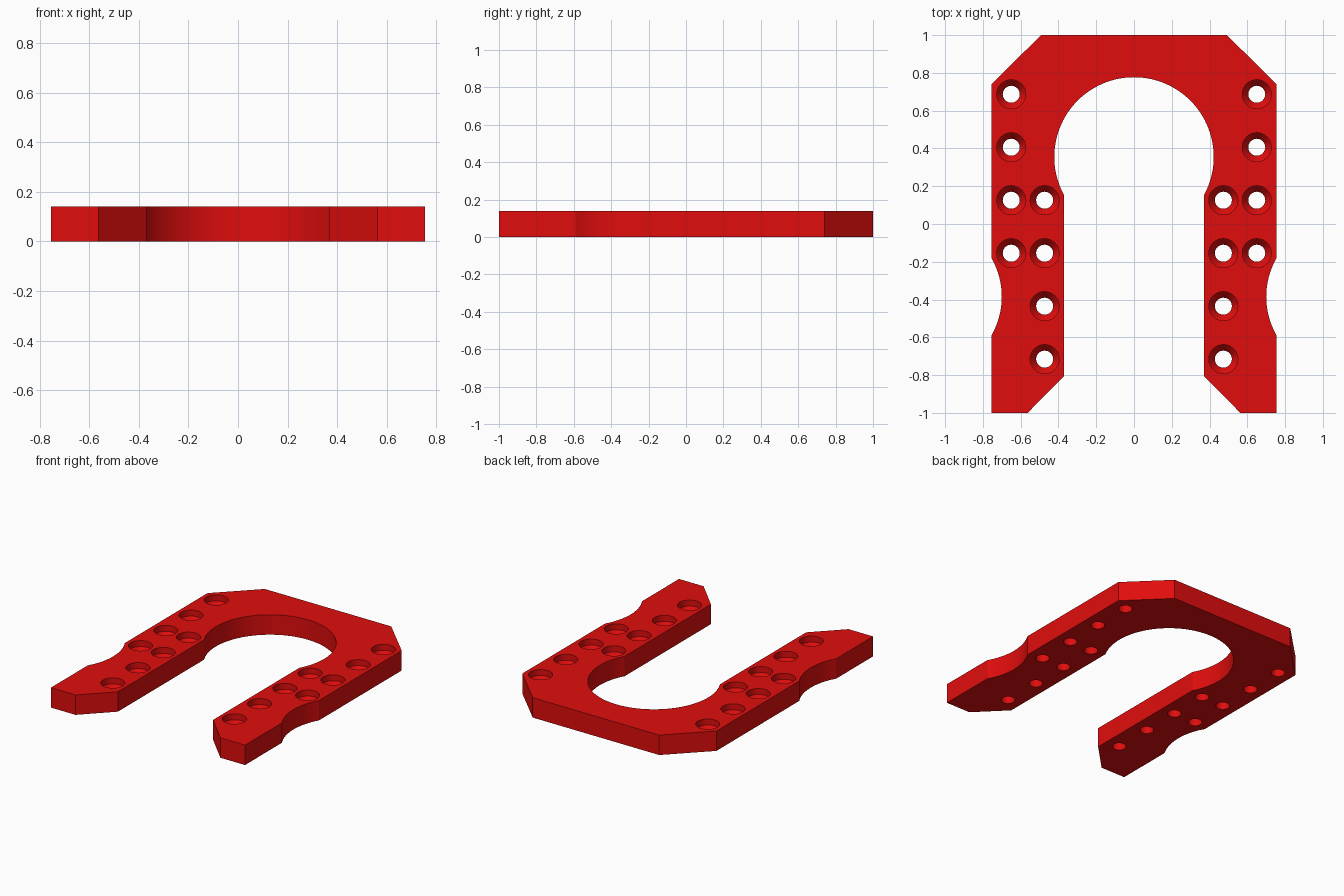
import bpy, bmesh, math

if "Cube" in bpy.data.objects:
    bpy.data.objects.remove(bpy.data.objects["Cube"])

H = 0.14


def arc(cx, cy, r, a0, a1, n):
    return [(cx + r * math.cos(a0 + (a1 - a0) * i / n),
             cy + r * math.sin(a0 + (a1 - a0) * i / n)) for i in range(n + 1)]


# Right half of the outline: inner arch, slot, foot, side scallop, shoulder
R, CY = 0.422, 0.355
a = -math.acos(0.37 / R)
half = arc(0, CY, R, math.pi / 2, a, 36)
half += [(0.37, -0.805), (0.563, -1.0), (0.755, -1.0)]
r = 0.41
b = math.asin(0.205 / r)
half += arc(0.755 + r * math.cos(b), -0.385, r, math.pi + b, math.pi - b, 16)
half += [(0.755, 0.74), (0.492, 1.0)]
outline = half + [(-x, y) for x, y in reversed(half[1:])]

# Plate
bm = bmesh.new()
face = bm.faces.new([bm.verts.new((x, y, 0)) for x, y in outline])
ext = bmesh.ops.extrude_face_region(bm, geom=[face])
bmesh.ops.translate(bm, vec=(0, 0, H),
                    verts=[v for v in ext["geom"] if isinstance(v, bmesh.types.BMVert)])
bmesh.ops.recalc_face_normals(bm, faces=bm.faces)
me = bpy.data.meshes.new("plate")
bm.to_mesh(me)
bm.free()
plate = bpy.data.objects.new("horseshoe_plate", me)
bpy.context.collection.objects.link(plate)

# Countersunk screw hole cutters, mirrored left and right
profile = [(0.045, -0.05), (0.045, 0.055), (0.058, 0.075), (0.077, 0.098), (0.077, H + 0.05)]
N = 32
ys = [0.687 - 0.2805 * i for i in range(6)]
centres = [(0.65, y) for y in ys[:4]] + [(0.473, y) for y in ys[2:]]
bm = bmesh.new()
for x, y in centres + [(-x, y) for x, y in centres]:
    rings = [[bm.verts.new((x + rr * math.cos(2 * math.pi * i / N),
                            y + rr * math.sin(2 * math.pi * i / N), z)) for i in range(N)]
             for rr, z in profile]
    for lo, hi in zip(rings, rings[1:]):
        for i in range(N):
            j = (i + 1) % N
            bm.faces.new((lo[i], lo[j], hi[j], hi[i]))
    bm.faces.new(rings[0][::-1])
    bm.faces.new(rings[-1])
me = bpy.data.meshes.new("cutters")
bm.to_mesh(me)
bm.free()
cutter = bpy.data.objects.new("screw_hole_cutter", me)
bpy.context.collection.objects.link(cutter)
cutter.hide_render = True
cutter.hide_set(True)

mod = plate.modifiers.new("screw_holes", "BOOLEAN")
mod.operation = "DIFFERENCE"
mod.solver = "EXACT"
mod.object = cutter
bpy.context.view_layer.objects.active = plate
plate.select_set(True)
bpy.ops.object.modifier_apply(modifier=mod.name)
bpy.data.objects.remove(cutter)
bpy.ops.object.shade_smooth_by_angle(angle=math.radians(25))

# Red finish
mat = bpy.data.materials.new("red")
mat.diffuse_color = (0.75, 0.004, 0.004, 1)
mat.use_nodes = True
mat.node_tree.nodes["Principled BSDF"].inputs["Base Color"].default_value = mat.diffuse_color
plate.data.materials.append(mat)
